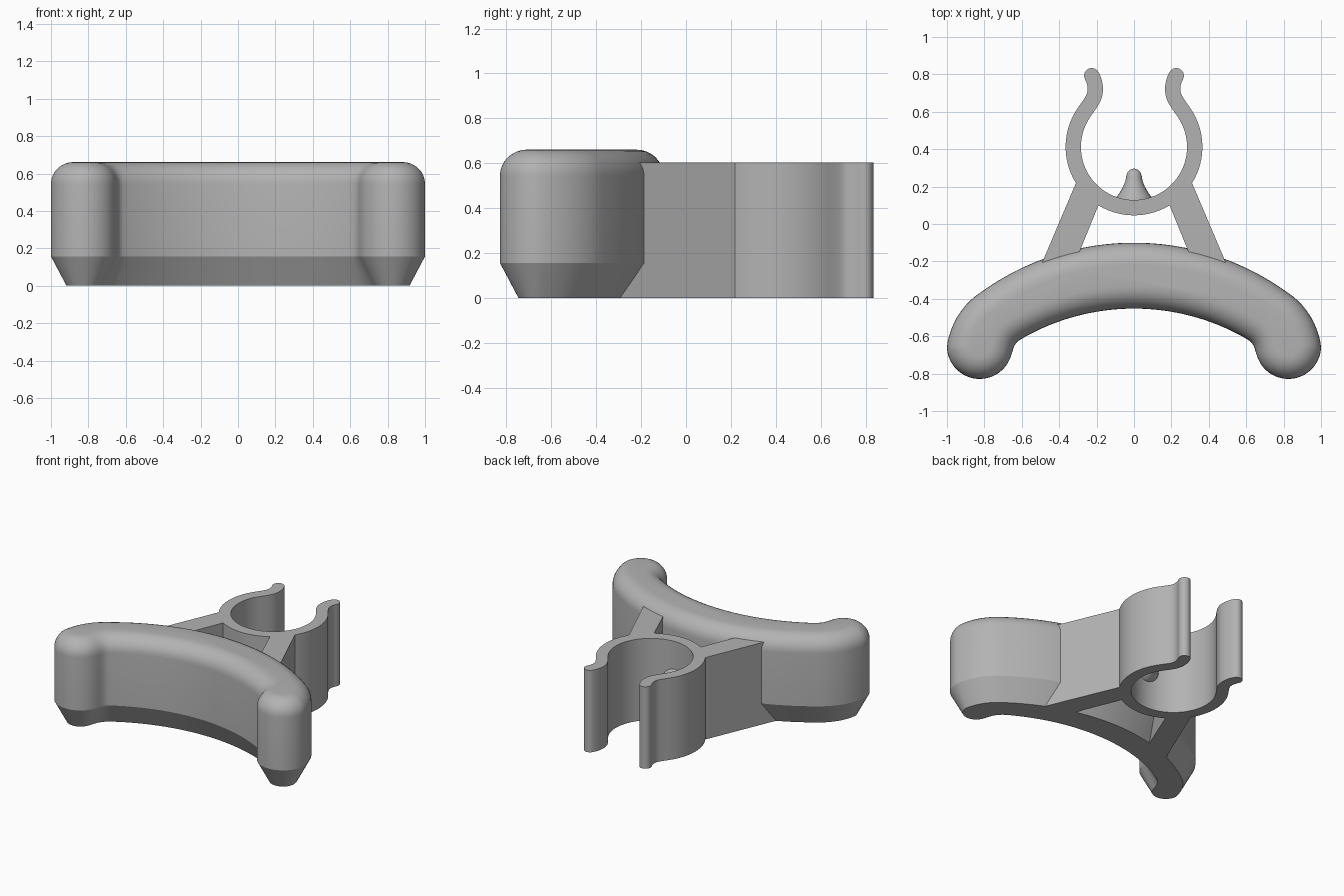
import bpy, bmesh, math
from mathutils import Vector

if "Cube" in bpy.data.objects:
    bpy.data.objects.remove(bpy.data.objects["Cube"])

grey = bpy.data.materials.new("mid_grey")
grey.diffuse_color = (0.45, 0.45, 0.45, 1)
grey.use_nodes = True
grey.node_tree.nodes["Principled BSDF"].inputs["Base Color"].default_value = grey.diffuse_color


def finish(name, bm, angle=25):
    bmesh.ops.recalc_face_normals(bm, faces=bm.faces)
    me = bpy.data.meshes.new(name)
    bm.to_mesh(me)
    bm.free()
    me.materials.append(grey)
    ob = bpy.data.objects.new(name, me)
    bpy.context.collection.objects.link(ob)
    bpy.ops.object.select_all(action='DESELECT')
    ob.select_set(True)
    bpy.context.view_layer.objects.active = ob
    bpy.ops.object.shade_smooth_by_angle(angle=math.radians(angle))
    return ob


def stack(name, loops):
    """Solid from (outline, z) levels with matching point counts."""
    bm = bmesh.new()
    rows = [[bm.verts.new((p[0], p[1], z)) for p in pts] for pts, z in loops]
    n = len(rows[0])
    for a, b in zip(rows, rows[1:]):
        for i in range(n):
            j = (i + 1) % n
            bm.faces.new((a[i], a[j], b[j], b[i]))
    bm.faces.new(rows[0][::-1])
    bm.faces.new(rows[-1])
    return finish(name, bm)


def normals(pts, closed):
    """Left-hand normals along a path."""
    out, n = [], len(pts)
    for i in range(n):
        a = pts[i - 1] if closed or i else pts[0]
        b = pts[(i + 1) % n] if closed or i < n - 1 else pts[-1]
        t = (b - a).normalized()
        out.append(Vector((-t.y, t.x)))
    return out


def chaikin(pts, closed):
    n, out = len(pts), []
    for i in range(n if closed else n - 1):
        a, b = pts[i], pts[(i + 1) % n]
        out += [a.lerp(b, 0.25), a.lerp(b, 0.75)]
    return out if closed else [pts[0]] + out + [pts[-1]]


def arc(x, y0, r):
    return Vector((x, y0 - r + math.sqrt(r * r - x * x)))


# Curved body: half outline from the front middle, round the end, to the back
half = [arc(0.6 * i / 10, -0.452, 1.2) for i in range(11)]
half += [Vector(p) for p in ((0.628, -0.632), (0.643, -0.657))]
for i in range(15):
    a = math.radians(195 + 165 * i / 14)
    half.append(Vector((0.825 + 0.176 * math.cos(a), -0.653 + 0.176 * math.sin(a))))
half += [Vector(p) for p in ((0.986, -0.585), (0.955, -0.51), (0.91, -0.445), (0.865, -0.398))]
half += [arc(0.81 * (1 - i / 12), -0.1, 1.4) for i in range(13)]
outline = half + [Vector((-p.x, p.y)) for p in half[-2:0:-1]]
outline = chaikin(outline, True)
inward = normals(outline, True)

levels = [(0.083, 0.0), (0.0, 0.157)]
for i in range(9):
    a = math.pi / 2 * i / 8
    levels.append((0.12 * (1 - math.cos(a)), 0.545 + 0.116 * math.sin(a)))
stack("curved_body", [([p + n * d for p, n in zip(outline, inward)], z) for d, z in levels])

# Spring clip: ring open at the back with flared lips, as a thick path
H, CY, R, T = 0.603, 0.412, 0.325, 0.041
side = []
for i in range(21):
    a = math.radians(-90 + 125 * i / 20)
    side.append(Vector((R * math.cos(a), CY + R * math.sin(a))))
side += [Vector(p) for p in ((0.228, 0.652), (0.209, 0.69), (0.206, 0.73), (0.214, 0.768), (0.226, 0.793))]
path = [Vector((-p.x, p.y)) for p in side[:0:-1]] + side
path = chaikin(path, False)
norm = normals(path, False)


def cap(p, n, sign):
    """Round end, turning from one edge of the path to the other."""
    t = Vector((n.y, -n.x)) * sign
    return [p - n * sign * T * math.cos(math.pi * k / 8) + t * T * math.sin(math.pi * k / 8)
            for k in range(1, 8)]


clip = [p - n * T for p, n in zip(path, norm)] + cap(path[-1], norm[-1], 1)
clip += [p + n * T for p, n in zip(path[::-1], norm[::-1])] + cap(path[0], norm[0], -1)
stack("spring_clip", [(clip, 0), (clip, H)])

# Two splayed arms joining the clip to the body
arm = [(0.31, 0.22), (0.235, 0.19), (0.19, 0.10), (0.288, -0.14), (0.35, -0.29), (0.531, -0.30)]
for name, s in (("right_arm", 1), ("left_arm", -1)):
    pts = [(s * x, y) for x, y in arm]
    stack(name, [(pts, 0), (pts, H)])

# Locating pin inside the ring, turned about the y axis
prof = [(0.1, 0.115), (0.097, 0.14), (0.078, 0.165), (0.058, 0.2), (0.046, 0.23),
        (0.042, 0.255), (0.035, 0.277), (0.02, 0.291), (0.004, 0.296)]
bm = bmesh.new()
rings = [[bm.verts.new((r * math.cos(math.tau * k / 24), y, H / 2 + r * math.sin(math.tau * k / 24)))
          for k in range(24)] for r, y in prof]
for a, b in zip(rings, rings[1:]):
    for k in range(24):
        bm.faces.new((a[k], a[(k + 1) % 24], b[(k + 1) % 24], b[k]))
bm.faces.new(rings[0])
bm.faces.new(rings[-1])
finish("locating_pin", bm, 40)
